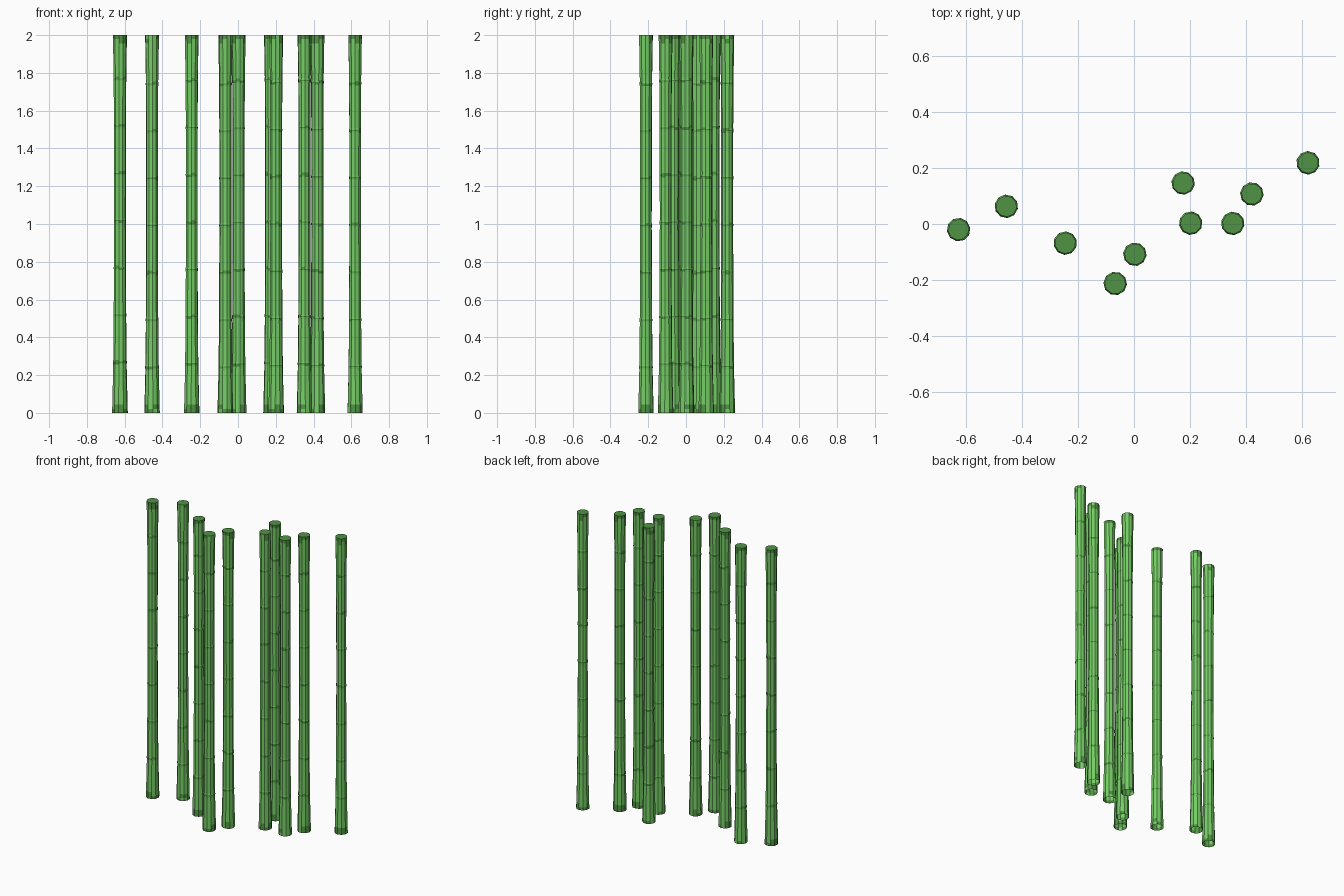
import bpy, bmesh, math, random

if "Cube" in bpy.data.objects:
    bpy.data.objects.remove(bpy.data.objects["Cube"])

random.seed(7)
SIDES = 10


def material(name, rgb):
    m = bpy.data.materials.new(name)
    m.diffuse_color = (*rgb, 1)
    m.use_nodes = True
    m.node_tree.nodes["Principled BSDF"].inputs["Base Color"].default_value = m.diffuse_color
    return m


LIGHT = material("bamboo_green", (0.181, 0.610, 0.133))
DARK = material("dark_green", (0.080, 0.296, 0.058))

# flared foot, slim middle, slightly flared top
PROFILE = [(0, .042), (.25, .036), (.5, .0335), (1, .0315), (1.5, .032), (1.75, .0335), (2, .0375)]


def radius(z):
    for (z0, r0), (z1, r1) in zip(PROFILE, PROFILE[1:]):
        if z <= z1:
            return r0 + (r1 - r0) * (z - z0) / (z1 - z0)
    return PROFILE[-1][1]


def stalk(index, x, y, shift):
    # each level: height, radius, chance that the band above it is dark
    levels = [(0, radius(0), .75), (.02, radius(.02), .5), (.045, radius(.045), 0)]
    for k in range(1, 8):
        z = k * .25 + shift
        r = radius(z)
        levels += [(z - .012, r, .2), (z - .003, r + .001, 1),
                   (z + .003, r + .001, .2), (z + .012, r, 0)]
    levels += [(1.955, radius(1.955), .35), (1.98, radius(1.98), .65), (2, radius(2), 0)]

    bm = bmesh.new()
    turn = random.uniform(0, math.tau)
    rings = []
    for z, r, _ in levels:
        rings.append([bm.verts.new((r * math.cos(turn + math.tau * i / SIDES),
                                    r * math.sin(turn + math.tau * i / SIDES), z))
                      for i in range(SIDES)])
    # wall, with dark node rings and weathered patches at the ends
    for a, b, level in zip(rings, rings[1:], levels):
        for i in range(SIDES):
            j = (i + 1) % SIDES
            f = bm.faces.new((a[i], a[j], b[j], b[i]))
            f.material_index = int(random.random() < level[2])
    # dark cut top; the foot stays open
    bm.faces.new(rings[-1]).material_index = 1

    me = bpy.data.meshes.new(f"bamboo_stalk_{index}")
    bm.to_mesh(me)
    bm.free()
    me.materials.append(LIGHT)
    me.materials.append(DARK)
    ob = bpy.data.objects.new(f"bamboo_stalk_{index}", me)
    ob.location = (x, y, 0)
    bpy.context.collection.objects.link(ob)


# the ten stalks: x, y, shift of the nodes
STALKS = [(-.625, -.02, .018), (-.455, .063, -.008), (-.245, -.068, .01), (.003, -.108, .008),
          (-.067, -.212, -.008), (.175, .146, .015), (.202, .003, 0), (.352, .002, .01),
          (.42, .107, 0), (.62, .218, -.005)]
for n, s in enumerate(STALKS, 1):
    stalk(n, *s)
